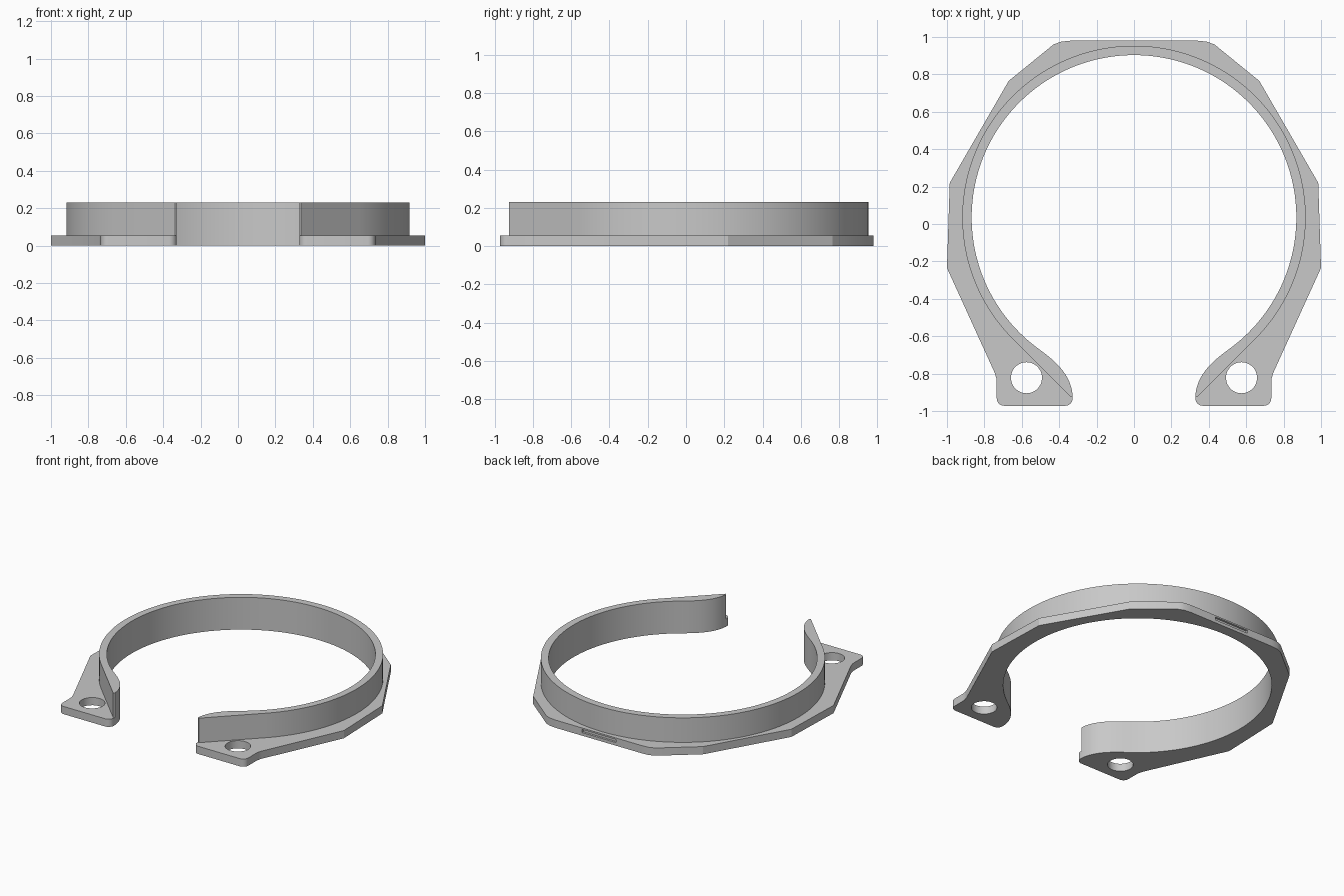
import bpy, bmesh
from math import sin, cos, radians, degrees, atan2
from mathutils import Vector
from mathutils.geometry import interpolate_bezier

if "Cube" in bpy.data.objects:
    bpy.data.objects.remove(bpy.data.objects["Cube"], do_unlink=True)

CENTRE_Y = 0.035
INNER_R, OUTER_R = 0.868, 0.918
FLANGE_TOP, WALL_TOP = 0.055, 0.23

grey = bpy.data.materials.new("plain grey")
grey.use_nodes = True
grey.diffuse_color = (0.58, 0.58, 0.58, 1)
grey.node_tree.nodes["Principled BSDF"].inputs["Base Color"].default_value = grey.diffuse_color


def arc(x, y, r, start, end, steps):
    """Points along an arc, angles in degrees."""
    angles = [radians(start + (end - start) * i / steps) for i in range(steps + 1)]
    return [(x + r * cos(a), y + r * sin(a)) for a in angles]


def mirrored_plate(name, half, z0, z1):
    """Extrude a closed outline made of a +x half and its mirror image."""
    outline = half + [(-x, y) for x, y in reversed(half)]
    bm = bmesh.new()
    base = bm.faces.new([bm.verts.new((x, y, z0)) for x, y in outline])
    extruded = bmesh.ops.extrude_face_region(bm, geom=[base], use_keep_orig=True)
    top = [v for v in extruded["geom"] if isinstance(v, bmesh.types.BMVert)]
    bmesh.ops.translate(bm, verts=top, vec=(0, 0, z1 - z0))
    bmesh.ops.recalc_face_normals(bm, faces=bm.faces)
    mesh = bpy.data.meshes.new(name)
    bm.to_mesh(mesh)
    bm.free()
    mesh.materials.append(grey)
    obj = bpy.data.objects.new(name, mesh)
    bpy.context.collection.objects.link(obj)
    return obj


def activate(obj):
    bpy.ops.object.select_all(action="DESELECT")
    obj.select_set(True)
    bpy.context.view_layer.objects.active = obj


def cut(obj, cutter):
    """Subtract the cutter from obj, then discard it."""
    cutter.hide_render = True
    cutter.data.materials.append(grey)
    activate(obj)
    mod = obj.modifiers.new("cut", "BOOLEAN")
    mod.operation, mod.solver, mod.object = "DIFFERENCE", "EXACT", cutter
    bpy.ops.object.modifier_apply(modifier=mod.name)
    bpy.data.objects.remove(cutter, do_unlink=True)


# Shared inner edge: curved tip, then the circular bore
bend = interpolate_bezier(Vector((0.328, -0.92)), Vector((0.335, -0.80)),
                          Vector((0.43, -0.725)), Vector((0.52, -0.66)), 14)
bore_start = degrees(atan2(-0.66 - CENTRE_Y, 0.52))
inner = [(p.x, p.y) for p in bend[:-1]] + arc(0, CENTRE_Y, INNER_R, bore_start, 89, 72)

# Flange: faceted outside, rounded pads at the open ends
facets = [(0.34, 0.98), (0.39, 0.975), (0.43, 0.96), (0.67, 0.765),
          (0.985, 0.22), (1.0, -0.235), (0.745, -0.795), (0.736, -0.825), (0.734, -0.85)]
pad = arc(0.694, -0.932, 0.04, 0, -90, 6) + arc(0.368, -0.932, 0.04, -90, -180, 6)
flange = mirrored_plate("flange", facets + pad + inner, 0, FLANGE_TOP)

# Holes through the pads
for side in (-1, 1):
    bpy.ops.mesh.primitive_cylinder_add(vertices=48, radius=0.083, depth=0.3,
                                        location=(side * 0.575, -0.822, 0))
    cut(flange, bpy.context.object)

# Shallow slot in the back edge
bpy.ops.mesh.primitive_cube_add(size=1, location=(0, 0.98, 0.033))
slot = bpy.context.object
slot.scale = (0.27, 0.03, 0.022)
cut(flange, slot)

# Upright wall: round outside, running straight to the tips
tip = [(0.348, -0.915), (0.338, -0.925)]
wall = mirrored_plate("wall", arc(0, CENTRE_Y, OUTER_R, 89, -45, 80) + tip + inner,
                      FLANGE_TOP, WALL_TOP)

for part in (flange, wall):
    activate(part)
    bpy.ops.object.shade_smooth_by_angle(angle=radians(20))
